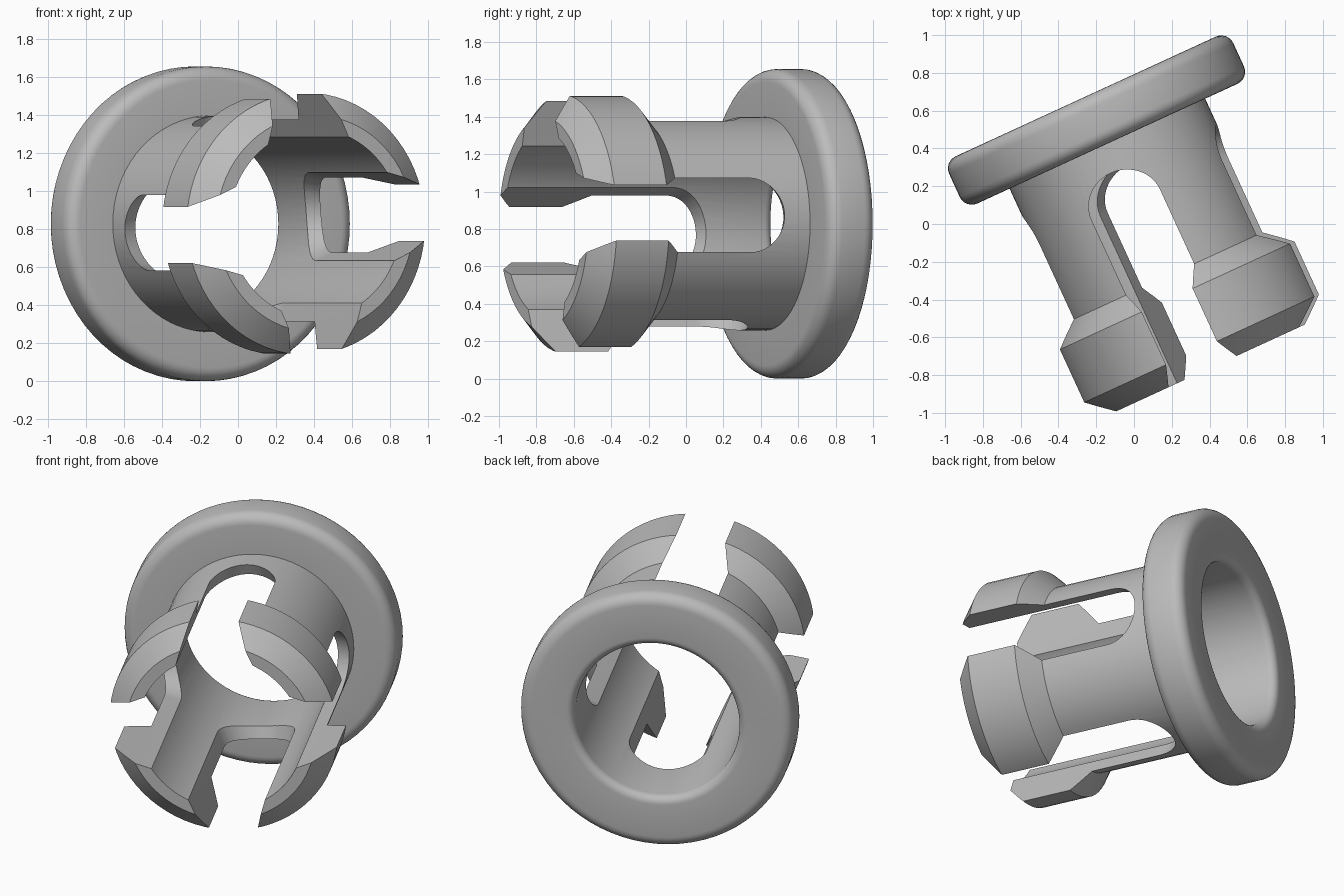
import bpy, bmesh
from math import sin, cos, pi, radians
from mathutils import Matrix, Vector

if "Cube" in bpy.data.objects:
    bpy.data.objects.remove(bpy.data.objects["Cube"], do_unlink=True)

SEGMENTS = 72
BACK, FRONT, FLANGE_R, BORE_R, TUBE_R, HEAD_R = -0.72, -0.445, 0.828, 0.497, 0.57, 0.69


def make_object(name, bm):
    bmesh.ops.recalc_face_normals(bm, faces=bm.faces)
    mesh = bpy.data.meshes.new(name)
    bm.to_mesh(mesh)
    bm.free()
    obj = bpy.data.objects.new(name, mesh)
    bpy.context.collection.objects.link(obj)
    return obj


def fillet(r, z, radius, start, steps=6):
    """Quarter-circle of profile points (radius, axial position)."""
    return [(r + radius * cos(radians(start + 90 * i / steps)),
             z + radius * sin(radians(start + 90 * i / steps))) for i in range(steps + 1)]


def revolve(name, profile):
    bm = bmesh.new()
    rings = []
    for k in range(SEGMENTS):
        a = 2 * pi * k / SEGMENTS
        rings.append([bm.verts.new((r * cos(a), r * sin(a), z)) for r, z in profile])
    n = len(profile)
    for k in range(SEGMENTS):
        p, q = rings[k], rings[(k + 1) % SEGMENTS]
        for i in range(n):
            j = (i + 1) % n
            bm.faces.new((p[i], p[j], q[j], q[i]))
    return make_object(name, bm)


def slot_cutter(angle):
    """Round-ended slot, open at the tip, that narrows outward."""
    bm = bmesh.new()
    turn = Matrix.Rotation(angle, 3, "Z")
    loops = []
    for depth in (0.25, 0.9):
        half = 0.15 + 0.36 * (0.67 - depth)
        outline = [(half, 1.2)]
        outline += [(half * cos(t), -0.11 - half * sin(t))
                    for t in (pi * i / 24 for i in range(25))]
        outline.append((-half, 1.2))
        loops.append([bm.verts.new(turn @ Vector((depth, w, z))) for w, z in outline])
    inner, outer = loops
    bm.faces.new(inner)
    bm.faces.new(outer)
    for i in range(len(inner)):
        j = (i + 1) % len(inner)
        bm.faces.new((inner[i], inner[j], outer[j], outer[i]))
    cutter = make_object("slot_cutter", bm)
    cutter.hide_render = True
    return cutter


# Flange, sleeve and snap head as one turned profile
edge = 0.07
lip = 0.05
profile = fillet(BORE_R + lip, BACK + lip, lip, 180)
profile += fillet(FLANGE_R - edge, BACK + edge, edge, 270)
profile += fillet(FLANGE_R - edge, FRONT - edge, edge, 0)
profile += [(TUBE_R, FRONT), (TUBE_R, 0.325), (HEAD_R, 0.44),
            (HEAD_R, 0.748), (0.57, 0.862), (BORE_R, 0.862)]
bushing = revolve("snap_bushing", profile)

# Four slots split the sleeve into prongs
bpy.context.view_layer.objects.active = bushing
bushing.select_set(True)
for k in range(4):
    cutter = slot_cutter(radians(5 + 90 * k))
    cut = bushing.modifiers.new("slot", "BOOLEAN")
    cut.operation = "DIFFERENCE"
    cut.solver = "EXACT"
    cut.object = cutter
    bpy.ops.object.modifier_apply(modifier=cut.name)
    bpy.data.objects.remove(cutter, do_unlink=True)

# Lay the axis level, tip toward the front and turned aside
turn = radians(24.7)
side = Vector((cos(turn), sin(turn), 0))
axis = Vector((sin(turn), -cos(turn), 0))
frame = Matrix((side, Vector((0, 0, 1)), axis)).transposed().to_4x4()
bushing.data.transform(Matrix.Translation((0.045, 0.021, FLANGE_R)) @ frame)

# Plain grey plastic
grey = bpy.data.materials.new("grey_plastic")
grey.use_nodes = True
colour = (0.5, 0.5, 0.5, 1)
grey.diffuse_color = colour
grey.node_tree.nodes["Principled BSDF"].inputs["Base Color"].default_value = colour
bushing.data.materials.clear()
bushing.data.materials.append(grey)
bpy.ops.object.shade_smooth_by_angle(angle=radians(25))
